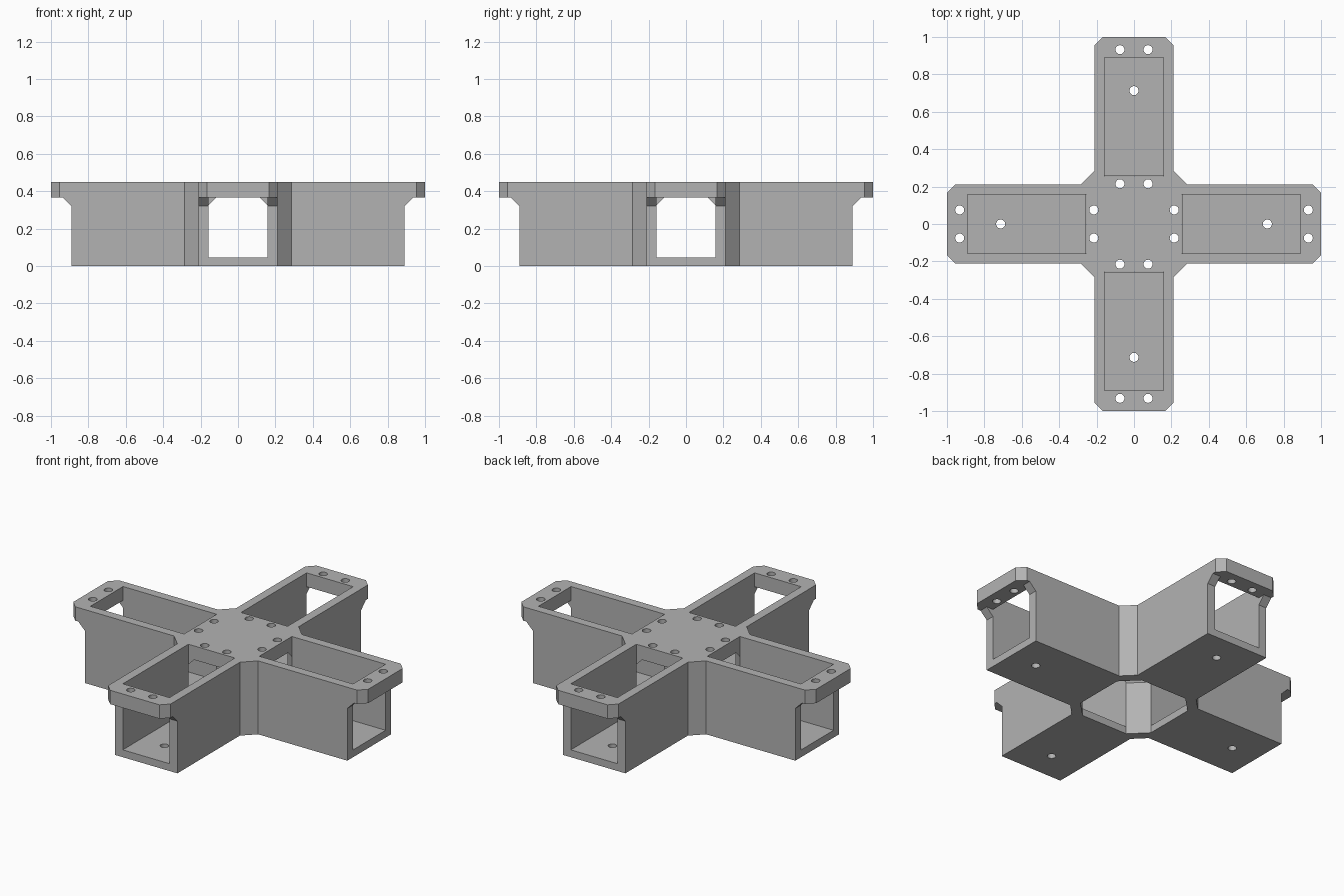
import bpy, bmesh, math
from mathutils import Matrix, Vector

if "Cube" in bpy.data.objects:
    bpy.data.objects.remove(bpy.data.objects["Cube"], do_unlink=True)

HALF, WALL, LENGTH = 0.212, 0.054, 1.0
HEIGHT, FLOOR, CEILING = 0.45, 0.045, 0.365
BODY_END, CORE, GUSSET = 0.89, 0.255, 0.04
INNER = HALF - WALL
TIP, WEB = 0.045, 0.285
HOLE_R = 0.024

grey = bpy.data.materials.new("light_grey")
grey.use_nodes = True
colour = (0.45, 0.45, 0.45, 1)
grey.diffuse_color = colour
grey.node_tree.nodes["Principled BSDF"].inputs["Base Color"].default_value = colour


def add_loft(bm, lower, upper):
    """Close a solid between two matching rings of points."""
    a = [bm.verts.new(p) for p in lower]
    b = [bm.verts.new(p) for p in upper]
    n = len(a)
    bm.faces.new(a[::-1])
    bm.faces.new(b)
    for i in range(n):
        j = (i + 1) % n
        bm.faces.new((a[i], a[j], b[j], b[i]))


def finish(bm, name):
    bmesh.ops.recalc_face_normals(bm, faces=bm.faces)
    mesh = bpy.data.meshes.new(name)
    bm.to_mesh(mesh)
    bm.free()
    mesh.materials.append(grey)
    obj = bpy.data.objects.new(name, mesh)
    bpy.context.collection.objects.link(obj)
    return obj


def four_way(points):
    """Repeat points of the back arm around the centre."""
    return [Matrix.Rotation(k * math.pi / 2, 3, 'Z') @ Vector((*p, 0))
            for k in range(4) for p in points]


def ring(points, z):
    return [(p.x, p.y, z) for p in points]


def profile_cutter(profile, width, name):
    """Extrude a (y, z) side profile across each of the four arms."""
    bm = bmesh.new()
    for k in range(4):
        turn = Matrix.Rotation(k * math.pi / 2, 3, 'Z')
        sides = [[turn @ Vector((x, y, z)) for y, z in profile]
                 for x in (-width, width)]
        add_loft(bm, *sides)
    return finish(bm, name)


def cut(target, cutter):
    cutter.hide_render = True
    mod = target.modifiers.new("cut", 'BOOLEAN')
    mod.operation = 'DIFFERENCE'
    mod.solver = 'EXACT'
    mod.object = cutter
    bpy.context.view_layer.objects.active = target
    bpy.ops.object.modifier_apply(modifier=mod.name)
    bpy.data.objects.remove(cutter, do_unlink=True)


# Cross-shaped block with clipped tips and webbed inner corners
outline = four_way([(HALF, WEB), (HALF, LENGTH - TIP), (HALF - TIP, LENGTH),
                    (TIP - HALF, LENGTH), (-HALF, LENGTH - TIP), (-HALF, WEB)])
bm = bmesh.new()
add_loft(bm, ring(outline, 0), ring(outline, HEIGHT))
bracket = finish(bm, "cross_bracket")

# Space below the end flanges, with sloped wall tops
cut(bracket, profile_cutter(
    [(BODY_END, -0.1), (1.1, -0.1), (1.1, CEILING),
     (BODY_END + TIP, CEILING), (BODY_END, CEILING - TIP)], 0.3, "flange_cutter"))

# Open-top pockets running out through the arm ends
cut(bracket, profile_cutter(
    [(CORE, FLOOR), (1.1, FLOOR), (1.1, CEILING),
     (BODY_END, CEILING), (BODY_END, 0.6), (CORE, 0.6)], INNER, "pocket_cutter"))

# Hollow core, open below, with small gussets under the top plate
core = CORE + 0.0005
wide = four_way([(INNER, core), (-INNER, core)])
narrow = four_way([(INNER - GUSSET, core), (GUSSET - INNER, core)])
bm = bmesh.new()
add_loft(bm, ring(wide, -0.1), ring(wide, CEILING - GUSSET))
top = max(bm.faces, key=lambda f: f.calc_center_median().z)
loop = list(top.verts)
bm.faces.remove(top)
upper = [bm.verts.new(p) for p in ring(narrow, CEILING)]
bm.faces.new(upper)
for i in range(len(loop)):
    j = (i + 1) % len(loop)
    bm.faces.new((loop[i], loop[j], upper[j], upper[i]))
cut(bracket, finish(bm, "core_cutter"))

# Screw holes in the flanges, top plate and floors
bm = bmesh.new()
holes = [(x, y) for x in (-0.075, 0.075) for y in (0.215, 0.932)] + [(0, 0.713)]
for p in four_way(holes):
    bmesh.ops.create_cone(bm, cap_ends=True, segments=32, radius1=HOLE_R,
                          radius2=HOLE_R, depth=2, matrix=Matrix.Translation(p))
cut(bracket, finish(bm, "hole_cutter"))

# Smooth hole walls, crisp edges elsewhere
bpy.ops.object.select_all(action='DESELECT')
bracket.select_set(True)
bpy.context.view_layer.objects.active = bracket
bpy.ops.object.shade_smooth_by_angle(angle=math.radians(30))
